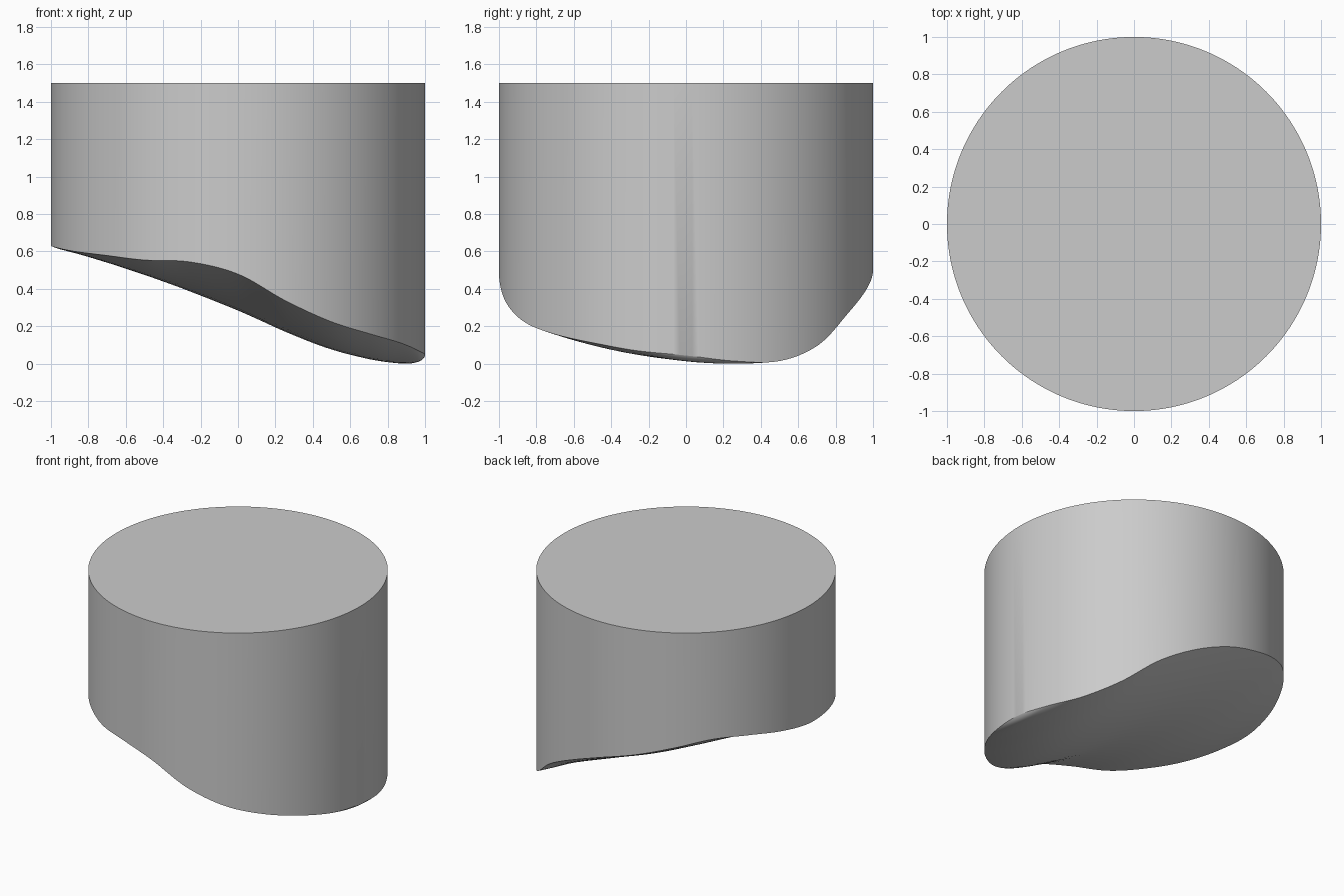
import bpy
import bmesh
import math

cube = bpy.data.objects.get("Cube")
if cube:
    bpy.data.objects.remove(cube, do_unlink=True)

HEIGHT = 1.5
COLUMNS, ROWS = 96, 24

# Height of the underside at the front rim, middle and back rim,
# at equal angle steps from right (-x) to left (+x)
FRONT = [.635, .62, .60, .58, .555, .545, .48, .335, .225, .16, .113, .07, .045]
MIDDLE = [.635, .625, .605, .555, .48, .388, .285, .17, .077, .026, .014, .02, .045]
BACK = [.635, .67, .705, .71, .65, .575, .50, .40, .27, .10, .015, .015, .045]


def smooth_sample(before, values, after, u):
    """Catmull-Rom value at u in 0..1, with given neighbours past the ends."""
    p = [before] + values + [after]
    s = u * (len(values) - 1)
    i = min(int(s), len(values) - 2)
    f = s - i
    a, b, c, d = p[i:i + 4]
    return b + f * (c - a + f * (2*a - 5*b + 4*c - d + f * (3*(b - c) + d - a))) / 2


def underside(u, t):
    """Bowed cross-section running from front rim (t=-1) to back rim (t=1)."""
    front = smooth_sample(BACK[1], FRONT, BACK[-2], u)
    back = smooth_sample(FRONT[1], BACK, FRONT[-2], u)
    middle = smooth_sample(MIDDLE[1], MIDDLE, MIDDLE[-2], u)
    bow = (front + back) / 2 - middle
    return middle + (back - front) / 2 * t + bow * t * t


# Curved underside as a grid of columns across the disc
bm = bmesh.new()
grid = []
for i in range(COLUMNS + 1):
    u = i / COLUMNS
    angle = math.pi * u
    column = []
    for j in range(ROWS + 1):
        t = math.sin(math.pi * (j / ROWS - 0.5))
        column.append(bm.verts.new(
            (-math.cos(angle), t * math.sin(angle), underside(u, t))))
    grid.append(column)
for left, right in zip(grid, grid[1:]):
    for j in range(ROWS):
        bm.faces.new((left[j], right[j], right[j + 1], left[j + 1]))
bmesh.ops.remove_doubles(bm, verts=bm.verts[:], dist=0.00001)

# Stand the lowest point on the ground
lowest = min(v.co.z for v in bm.verts)
for v in bm.verts:
    v.co.z -= lowest

# Straight wall raised from the rim, closed by a flat top
rim = [e for e in bm.edges if e.is_boundary]
raised = bmesh.ops.extrude_edge_only(bm, edges=rim)["geom"]
for v in raised:
    if isinstance(v, bmesh.types.BMVert):
        v.co.z = HEIGHT
top_edges = [e for e in bm.edges if e.is_boundary]
bmesh.ops.contextual_create(bm, geom=top_edges)
bmesh.ops.recalc_face_normals(bm, faces=bm.faces[:])

mesh = bpy.data.meshes.new("sculpted_cylinder")
bm.to_mesh(mesh)
bm.free()
body = bpy.data.objects.new("sculpted_cylinder", mesh)
bpy.context.collection.objects.link(body)

# Plain grey finish
grey = bpy.data.materials.new("light_grey")
grey.use_nodes = True
colour = (0.6, 0.6, 0.6, 1)
grey.diffuse_color = colour
grey.node_tree.nodes["Principled BSDF"].inputs["Base Color"].default_value = colour
mesh.materials.append(grey)

bpy.ops.object.select_all(action="DESELECT")
body.select_set(True)
bpy.context.view_layer.objects.active = body
bpy.ops.object.shade_smooth_by_angle(angle=math.radians(25))
